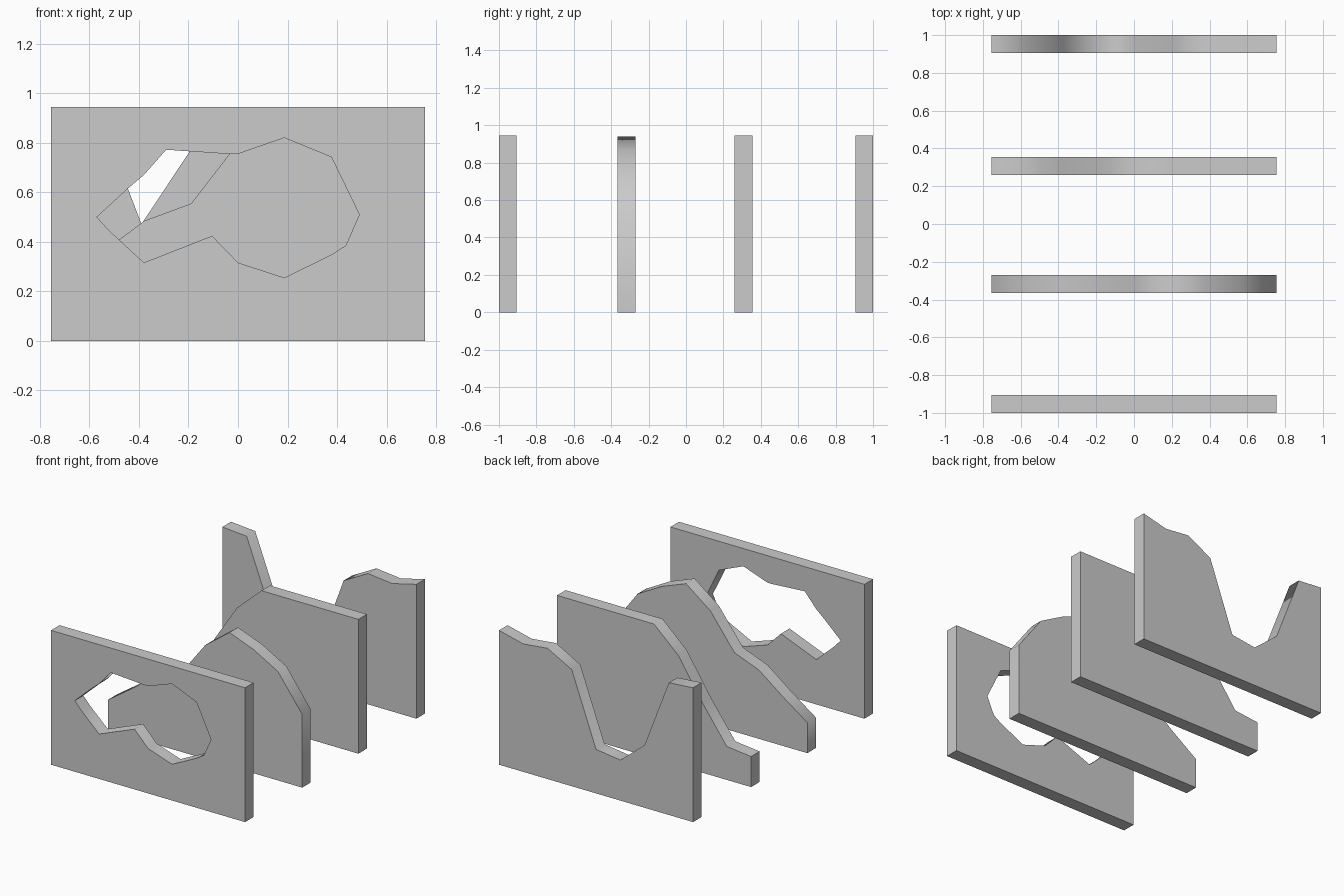
import bpy, bmesh, math

if "Cube" in bpy.data.objects:
    bpy.data.objects.remove(bpy.data.objects["Cube"])

W, H, T = 0.755, 0.945, 0.095   # half width, full height, plate thickness
STEP = W / 4                    # spacing of the height samples


def plate(name, y, *outlines):
    """Upright plate from closed x/z outlines; outlines after the first are holes."""
    cu = bpy.data.curves.new(name + "_profile", 'CURVE')
    cu.dimensions = '2D'
    cu.fill_mode = 'BOTH'
    cu.extrude = T / 2
    for pts in outlines:
        sp = cu.splines.new('POLY')
        sp.points.add(len(pts) - 1)
        for p, (x, z) in zip(sp.points, pts):
            p.co = (x, z, 0, 1)
        sp.use_cyclic_u = True
    tmp = bpy.data.objects.new(name + "_tmp", cu)
    bpy.context.collection.objects.link(tmp)
    bpy.context.view_layer.update()
    me = bpy.data.meshes.new_from_object(tmp)
    bpy.data.objects.remove(tmp)

    # weld caps to walls and stand the plate upright
    bm = bmesh.new()
    bm.from_mesh(me)
    bmesh.ops.remove_doubles(bm, verts=bm.verts, dist=1e-4)
    for v in bm.verts:
        v.co = (v.co.x, y - v.co.z, v.co.y)
    bmesh.ops.recalc_face_normals(bm, faces=bm.faces)
    bm.to_mesh(me)
    bm.free()

    ob = bpy.data.objects.new(name, me)
    bpy.context.collection.objects.link(ob)
    bpy.ops.object.select_all(action='DESELECT')
    ob.select_set(True)
    bpy.context.view_layer.objects.active = ob
    bpy.ops.object.shade_smooth_by_angle(angle=math.radians(75))
    return ob


def skyline(heights):
    """Outline with a flat base and evenly spaced top heights, left to right."""
    top = [(-W + i * STEP, z) for i, z in enumerate(heights)]
    return [(-W, 0), (W, 0)] + top[::-1]


# Front plate with an irregular window
window = [(-0.57, 0.50), (-0.445, 0.615), (-0.38, 0.67), (-0.29, 0.772),
          (-0.04, 0.755), (0, 0.755), (0.187, 0.82), (0.377, 0.742),
          (0.49, 0.51), (0.435, 0.385), (0.377, 0.348), (0.187, 0.255),
          (0, 0.316), (-0.105, 0.424), (-0.38, 0.316), (-0.52, 0.445)]
plate("front_window_plate", -0.9525, [(-W, 0), (W, 0), (W, H), (-W, H)], window)

# Plates with stepped skylines, front to back
plate("hill_plate", -0.3175,
      skyline([0.215, 0.345, 0.485, 0.555, 0.80, 0.94, 0.87, 0.767, 0.515]))
plate("slope_plate", 0.3075,
      skyline([0.215, 0.235, 0.49, 0.775, H, H, H, H, H]))
plate("valley_plate", 0.9525,
      skyline([H, 0.93, 0.44, 0.285, 0.31, 0.82, 0.92, 0.90, H]))
